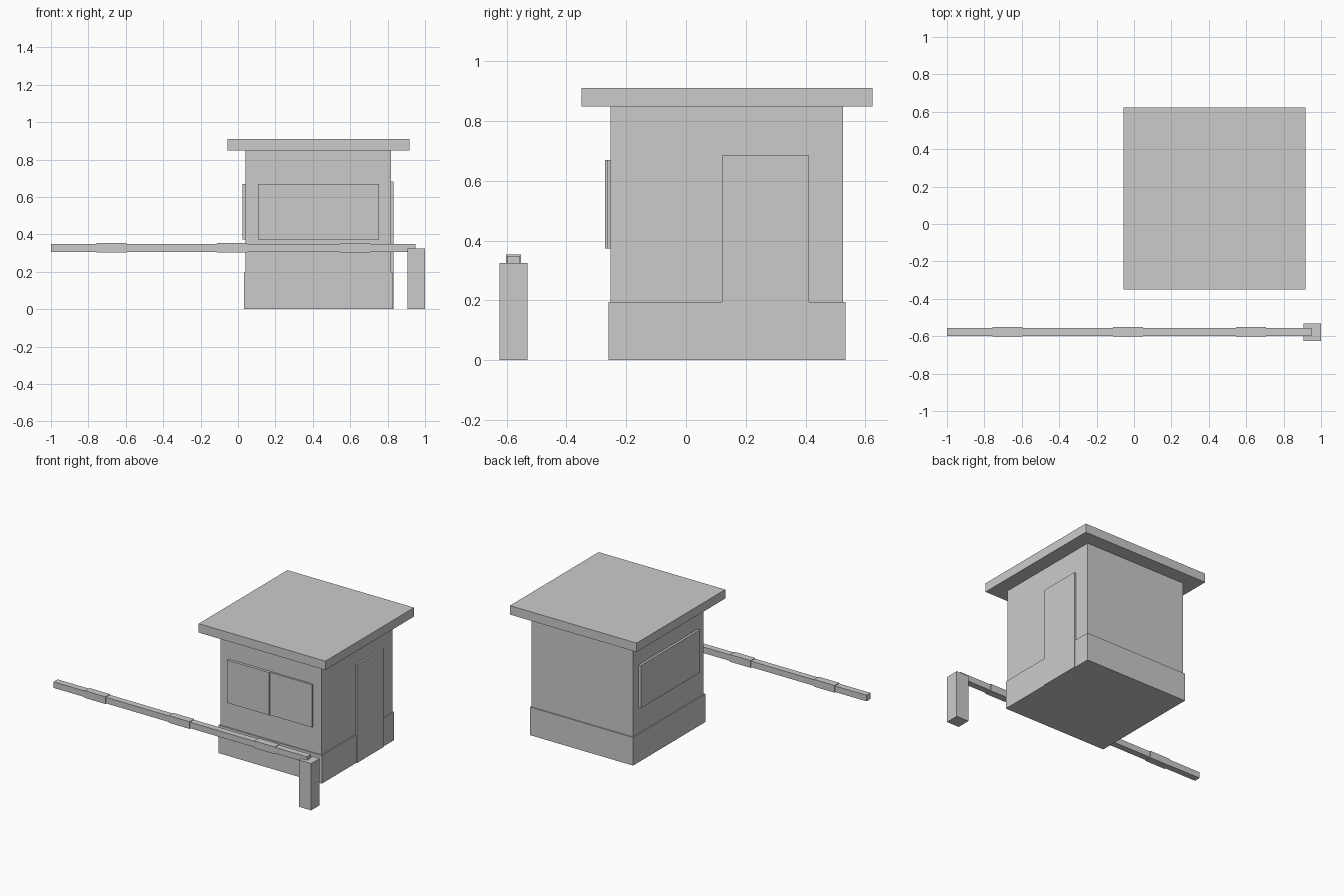
import bpy
import bmesh
from mathutils import Vector

cube = bpy.data.objects.get("Cube")
if cube:
    bpy.data.objects.remove(cube, do_unlink=True)

grey = bpy.data.materials.new("plain_grey")
grey.use_nodes = True
grey.diffuse_color = (0.6, 0.6, 0.6, 1)
grey.node_tree.nodes["Principled BSDF"].inputs["Base Color"].default_value = grey.diffuse_color


def box(name, x, y, z):
    """Box spanning the given (low, high) ranges."""
    low, high = (Vector(corner) for corner in zip(x, y, z))
    mesh = bpy.data.meshes.new(name)
    bm = bmesh.new()
    bmesh.ops.create_cube(bm, size=1)
    for v in bm.verts:
        v.co = (low + high) / 2 + v.co * (high - low)
    bm.to_mesh(mesh)
    bm.free()
    mesh.materials.append(grey)
    obj = bpy.data.objects.new(name, mesh)
    bpy.context.collection.objects.link(obj)
    return obj


def around(centre, half):
    return (centre - half, centre + half)


# Booth: plinth, walls and overhanging roof share one centre
cx, cy = 0.43, 0.137
for name, half, z in (("plinth", 0.397, (0, 0.195)),
                      ("walls", 0.389, (0.002, 0.85)),
                      ("roof", 0.487, (0.848, 0.91))):
    box(name, around(cx, half), around(cy, half), z)

# Sliding front window, outer pane on the right-hand half
sill, head = 0.373, 0.67
box("front_window_outer_pane", (0.107, cx), (-0.271, -0.25), (sill, head))
box("front_window_inner_pane", (cx, 0.755), (-0.265, -0.25), (sill, head))

# Window and door on the side walls
box("side_window", (0.025, 0.045), around(cy, 0.324), (sill, head))
box("door", (0.81, 0.832), (0.12, 0.412), (0, 0.684))

# Barrier: post, arm and raised bands
by = -0.577
box("barrier_post", (0.905, 1), (-0.625, -0.531), (0, 0.325))
box("barrier_arm", (-1, 0.95), around(by, 0.022), around(0.328, 0.021))
for centre in (-0.677, -0.031, 0.625):
    box("barrier_band", around(centre, 0.08), around(by, 0.025), around(0.328, 0.025))
